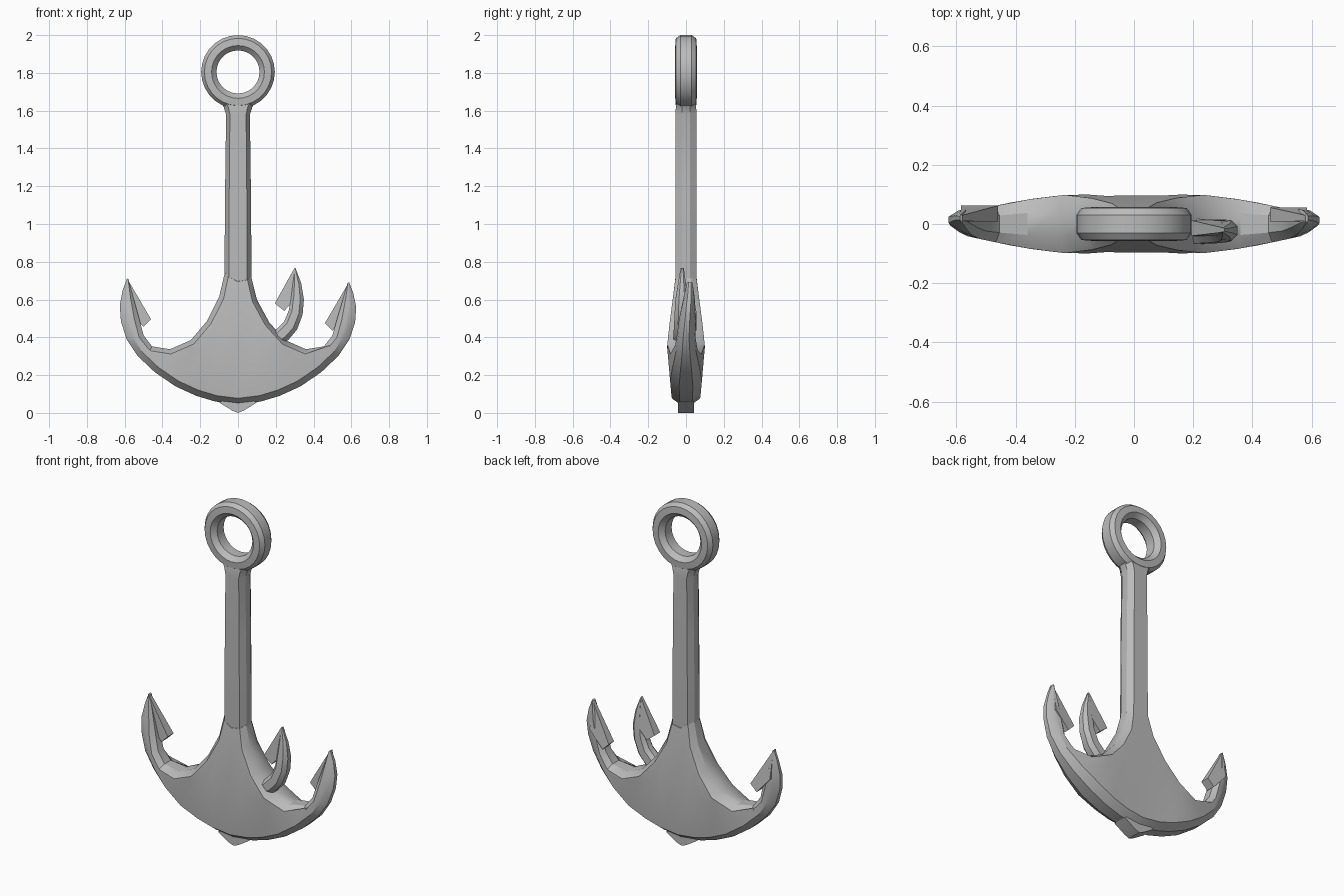
import bpy, bmesh, math
from mathutils import Vector

cube = bpy.data.objects.get("Cube")
if cube:
    bpy.data.objects.remove(cube)

metal = bpy.data.materials.new("grey metal")
metal.use_nodes = True
GREY = (0.5, 0.5, 0.5, 1)
metal.diffuse_color = GREY
metal.node_tree.nodes["Principled BSDF"].inputs["Base Color"].default_value = GREY


def loft(name, loops, closed=False, smooth=30):
    """Skin a list of equal-length point loops; cap the ends unless closed."""
    bm = bmesh.new()
    rings = [[bm.verts.new(p) for p in loop] for loop in loops]
    n = len(rings[0])
    pairs = list(zip(rings, rings[1:])) + ([(rings[-1], rings[0])] if closed else [])
    for a, b in pairs:
        for i in range(n):
            j = (i + 1) % n
            bm.faces.new((a[i], a[j], b[j], b[i]))
    if not closed:
        bm.faces.new(rings[0][::-1])
        bm.faces.new(rings[-1])
    bmesh.ops.recalc_face_normals(bm, faces=bm.faces)
    mesh = bpy.data.meshes.new(name)
    bm.to_mesh(mesh)
    bm.free()
    mesh.materials.append(metal)
    obj = bpy.data.objects.new(name, mesh)
    bpy.context.collection.objects.link(obj)
    bpy.ops.object.select_all(action='DESELECT')
    obj.select_set(True)
    bpy.context.view_layer.objects.active = obj
    bpy.ops.object.shade_smooth_by_angle(angle=math.radians(smooth))
    return obj


def interp(table, v):
    """Piecewise linear lookup."""
    if v <= table[0][0]:
        return table[0][1]
    for (a, p), (b, q) in zip(table, table[1:]):
        if v <= b:
            return p + (q - p) * (v - a) / (b - a)
    return table[-1][1]


def inset(line, i, toward, amount):
    """Move a point of a polyline sideways, toward the given point."""
    t = line[min(i + 1, len(line) - 1)] - line[max(i - 1, 0)]
    n = Vector((-t.y, t.x)).normalized()
    if n.dot(toward - line[i]) < 0:
        n = -n
    return line[i] + n * amount


def blade(name, outer, inner, half, offset):
    """Chamfered curved blade between two outlines in the xz plane."""
    outer, inner = [Vector(p) for p in outer], [Vector(p) for p in inner]
    loops = []
    for i, (o, q) in enumerate(zip(outer, inner)):
        c = min(0.032, 0.27 * (o - q).length)
        row = [o, inset(outer, i, q, c), (o + q) / 2, inset(inner, i, o, c * 0.8), q]
        side = []
        for k, p in enumerate(row):
            h = half(p) * (0.45 if k in (0, 4) else 1)
            side.append((p, h))
        loops.append([(p.x, offset(p) - h, p.y) for p, h in side] +
                     [(p.x, offset(p) + h, p.y) for p, h in reversed(side)])
    return loft(name, loops)


def barb(name, outline, y_tip, y_base):
    """Wedge whose first outline point is the narrow tip."""
    loops = [[(x, (y_tip if i == 0 else y_base)[s], z) for i, (x, z) in enumerate(outline)]
             for s in (0, 1)]
    return loft(name, loops, smooth=20)


# Crescent body with both arms
outer = [(0, .045), (.12, .06), (.22, .09), (.33, .14), (.44, .215), (.53, .3),
         (.59, .39), (.62, .48), (.626, .56), (.61, .635), (.588, .692)]
inner = [(0, .72), (.07, .72), (.1, .6), (.165, .48), (.25, .385), (.36, .337),
         (.455, .352), (.5, .41), (.525, .5), (.555, .6), (.58, .688)]


def left(line):
    return [(-x, z + .02 * max(0, (z - .4) / .3)) for x, z in line[:0:-1]]


by_height = [(.04, .07), (.1, .078), (.35, .1), (.45, .09), (.72, .055)]
by_reach = [(.25, .1), (.4, .076), (.5, .055), (.58, .038), (.63, .026)]


def body_half(p):
    tip = interp([(.55, 1), (.7, .35)], p.y) if abs(p.x) > .4 else 1
    return min(interp(by_height, p.y), interp(by_reach, abs(p.x))) * tip


def body_offset(p):
    return interp([(.4, 0), (.65, .02)], p.y) if abs(p.x) > .4 else 0


blade("crescent_body", left(outer) + outer, left(inner) + inner, body_half, body_offset)

# Barbs on the arms
arm_barb = [(.586, .69), (.46, .475), (.5, .435), (.585, .53)]
barb("left_barb", arm_barb, (.01, .028), (.008, .056))
barb("right_barb", [(-x, z + .02) for x, z in arm_barb], (.01, .028), (.008, .062))

# Small extra hook rising from the crescent
hook_outer = [(.2, .34), (.265, .385), (.312, .44), (.342, .52), (.349, .6), (.335, .685), (.304, .768)]
hook_inner = [(.15, .42), (.2, .44), (.245, .485), (.27, .545), (.28, .62), (.289, .7), (.298, .765)]
blade("small_hook", hook_outer, hook_inner,
      lambda p: interp([(.4, .042), (.6, .034), (.77, .008)], p.y),
      lambda p: interp([(.4, -.025), (.77, -.02)], p.y))
barb("small_hook_barb", [(.298, .765), (.195, .58), (.245, .54), (.3, .6)],
     (-.028, -.012), (-.04, .012))

# Octagonal shank, flared where it meets the eye
shank = []
for z, hx, hy in [(.4, .06, .05), (.72, .072, .056), (1.2, .068, .056),
                  (1.58, .063, .055), (1.62, .076, .054), (1.67, .11, .045)]:
    cx, cy = hx * .68, hy * .4
    quarter = [(hx, cy), (cx, hy)]
    loop = quarter + [(-x, y) for x, y in quarter[::-1]]
    shank.append([(x, y, z) for x, y in loop + [(-x, -y) for x, y in loop]])
loft("shank", shank)

# Eye ring
section = [(.195, .03), (.178, .054), (.14, .057), (.114, .03)]
section += [(r, -y) for r, y in section[::-1]]
SIDES = 28
ring = []
for k in range(SIDES):
    a = math.tau * k / SIDES
    ring.append([(r * math.cos(a), y, 1.805 + r * math.sin(a)) for r, y in section])
loft("eye_ring", ring, closed=True, smooth=35)

# Pointed keel nub underneath
nub = [(-.1, .055), (-.03, .012), (0, 0), (.03, .012), (.1, .055), (0, .1)]
loft("keel_nub", [[(x, y, z) for x, z in nub] for y in (-.042, .042)])
